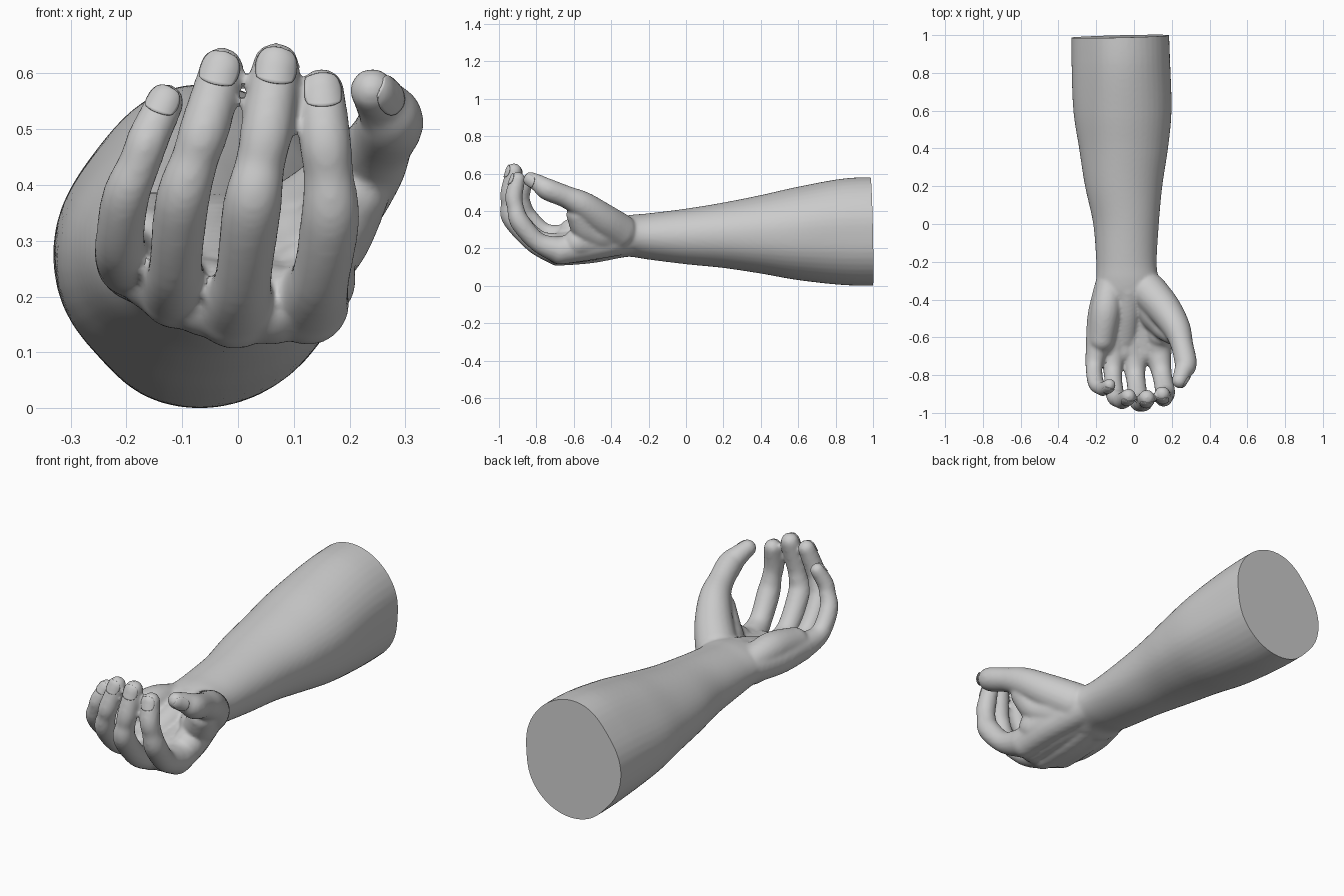
import bpy, bmesh, math
from mathutils import Vector

if "Cube" in bpy.data.objects:
    bpy.data.objects.remove(bpy.data.objects["Cube"])


def spline(pts, n=6):
    """Smooth interpolation through rows of numbers."""
    out = []
    for i in range(len(pts) - 1):
        p0, p1, p2 = pts[max(i - 1, 0)], pts[i], pts[i + 1]
        p3 = pts[min(i + 2, len(pts) - 1)]
        for k in range(n):
            t = k / n
            out.append([0.5 * (2 * b + (c - a) * t + (2 * a - 5 * b + 4 * c - d) * t * t
                               + (3 * b - a - 3 * c + d) * t ** 3)
                        for a, b, c, d in zip(p0, p1, p2, p3)])
    return out + [list(pts[-1])]


def skin(bm, rings):
    loops = [[bm.verts.new(p) for p in r] for r in rings]
    n = len(loops[0])
    for a, b in zip(loops, loops[1:]):
        for i in range(n):
            bm.faces.new((a[i], a[(i + 1) % n], b[(i + 1) % n], b[i]))
    bm.faces.new(loops[0][::-1])
    bm.faces.new(loops[-1])


def tube(bm, pts, n=20):
    """Round-ended tube through (x, y, z, radius) points."""
    rows = spline(pts)
    cs = [Vector(r[:3]) for r in rows]
    side, rings = Vector((1, 0, 0.01)), []
    for i, c in enumerate(cs):
        d = (cs[min(i + 1, len(cs) - 1)] - cs[max(i - 1, 0)]).normalized()
        side = (side - d * side.dot(d)).normalized()
        up = d.cross(side)
        rings.append([c + (side * math.cos(2 * math.pi * k / n) + up * math.sin(2 * math.pi * k / n)) * rows[i][3]
                      for k in range(n)])
    skin(bm, rings)
    for i in (0, -1):
        ball = bmesh.ops.create_uvsphere(bm, u_segments=20, v_segments=14, radius=rows[i][3])
        bmesh.ops.translate(bm, verts=ball["verts"], vec=cs[i])


def arm_ring(y, x0, x1, z0, z1, n=48):
    """Forearm section: an ellipse with flattened sides that grow towards the elbow."""
    t = max(0, min(1, (y + .1) / 1.0))
    ring = []
    for k in range(n):
        a = 2 * math.pi * k / n
        f = 1
        for centre, width, depth in ((355, 18, .04), (225, 16, .035), (140, 28, .085)):
            diff = (math.degrees(a) - centre + 180) % 360 - 180
            f -= t * depth * math.exp(-(diff / width) ** 2)
        ring.append(Vector(((x0 + x1) / 2 + f * (x1 - x0) / 2 * math.cos(a), y,
                            (z0 + z1) / 2 + f * (z1 - z0) / 2 * math.sin(a))))
    return ring


def make_object(name, bm):
    bmesh.ops.recalc_face_normals(bm, faces=bm.faces)
    me = bpy.data.meshes.new(name)
    bm.to_mesh(me)
    bm.free()
    ob = bpy.data.objects.new(name, me)
    bpy.context.collection.objects.link(ob)
    return ob


def activate(ob):
    bpy.ops.object.select_all(action='DESELECT')
    ob.select_set(True)
    bpy.context.view_layer.objects.active = ob


def nail(name, pts, dorsal, width, length):
    """Curved plate wrapped onto the back of a fingertip."""
    tip, prev = Vector(pts[-1][:3]), Vector(pts[-2][:3])
    r = pts[-1][3]
    a = (tip - prev).normalized()
    d = Vector(dorsal)
    d = (d - a * d.dot(a)).normalized()
    s = a.cross(d)
    bm = bmesh.new()
    bmesh.ops.create_grid(bm, x_segments=12, y_segments=12, size=1)
    for v in bm.verts:
        x, y = v.co.x, v.co.y
        u, w = x * math.sqrt(1 - 0.42 * y * y), y * math.sqrt(1 - 0.42 * x * x)
        th = u * width / r
        v.co = tip + a * (w * length - 0.003) + (d * math.cos(th) + s * math.sin(th)) * r
    ob = make_object(name, bm)
    wrap = ob.modifiers.new("wrap", 'SHRINKWRAP')
    wrap.target, wrap.wrap_mode, wrap.offset = hand, 'ABOVE_SURFACE', 0.001
    mod = ob.modifiers.new("thickness", 'SOLIDIFY')
    mod.thickness, mod.offset = 0.006, 0
    activate(ob)
    bpy.ops.object.shade_smooth_by_angle(angle=math.radians(40))


fingers = {
    "index": [(.125, -.67, .188, .075), (.147, -.79, .232, .053), (.165, -.887, .34, .053),
              (.162, -.912, .42, .045), (.156, -.92, .48, .047), (.15, -.90, .568, .041)],
    "middle": [(-.005, -.685, .182, .076), (.008, -.81, .226, .052), (.025, -.932, .36, .053),
               (.040, -.945, .44, .045), (.052, -.945, .50, .047), (.068, -.92, .612, .043)],
    "ring": [(-.11, -.665, .212, .070), (-.112, -.79, .25, .049), (-.1, -.905, .37, .049),
             (-.076, -.93, .45, .043), (-.06, -.935, .50, .045), (-.029, -.912, .607, .040)],
    "little": [(-.19, -.63, .265, .066), (-.211, -.75, .287, .046), (-.202, -.84, .375, .043),
               (-.176, -.867, .44, .038), (-.16, -.872, .485, .038), (-.130, -.853, .548, .034)],
}
thumb = [(.08, -.36, .29, .10), (.16, -.45, .355, .09), (.225, -.55, .43, .074), (.254, -.64, .475, .060),
         (.274, -.74, .515, .059), (.258, -.785, .545, .048), (.240, -.83, .569, .040)]

bm = bmesh.new()

# forearm sections: y, x min, x max, z min, z max
arm = [(1.06, -.333, .192, .0, .582), (.85, -.333, .2, .003, .575), (.6, -.323, .205, .03, .53),
       (.4, -.292, .184, .065, .485), (.2, -.26, .152, .095, .445), (0, -.216, .132, .115, .412),
       (-.2, -.2, .12, .14, .387), (-.3, -.2, .13, .155, .378), (-.38, -.2, .13, .148, .36),
       (-.48, -.16, .10, .18, .31)]
skin(bm, [arm_ring(*row) for row in spline(arm)])

# fingers and thumb
for pts in list(fingers.values()) + [thumb]:
    tube(bm, pts)

# palm bones, running from the wrist to each knuckle, with flesh between neighbours
wrist = {"index": [(.04, -.3, .26, .088), (.1, -.5, .22, .082)],
         "middle": [(-.03, -.3, .26, .098), (-.02, -.5, .204, .083)],
         "ring": [(-.08, -.3, .26, .09), (-.1, -.5, .228, .083)],
         "little": [(-.12, -.3, .27, .08), (-.165, -.48, .265, .08)]}
bones = [start + [fingers[key][0]] for key, start in wrist.items()]
for bone in bones:
    tube(bm, bone)
for left, right in zip(bones, bones[1:]):
    tube(bm, [[(a + b) / 2 * f for a, b, f in zip(p, q, (1, 1, 1, .95))] for p, q in zip(left, right)])

# heel of the palm, hollow of the palm, web beside the thumb
tube(bm, [(-.13, -.33, .29, .068), (-.15, -.46, .31, .078), (-.17, -.61, .29, .07)])
tube(bm, [(-.03, -.35, .285, .085), (-.04, -.47, .255, .08), (-.05, -.6, .215, .07)])
tube(bm, [(.08, -.40, .27, .09), (.12, -.48, .28, .09), (.165, -.54, .31, .075), (.205, -.575, .38, .065)])
tube(bm, [(.08, -.40, .24, .08), (.135, -.58, .23, .077)])

hand = make_object("forearm_and_hand", bm)
activate(hand)

# fuse into one skin
mod = hand.modifiers.new("fuse", 'REMESH')
mod.mode, mod.voxel_size = 'VOXEL', 0.0085
mod = hand.modifiers.new("soften", 'SMOOTH')
mod.factor, mod.iterations = 0.5, 9
for m in [m.name for m in hand.modifiers]:
    bpy.ops.object.modifier_apply(modifier=m)

# flat cut at the elbow end
bm = bmesh.new()
bm.from_mesh(hand.data)
cut = bmesh.ops.bisect_plane(bm, geom=bm.verts[:] + bm.edges[:] + bm.faces[:], plane_co=(-.07, .993, .29),
                             plane_no=(-.025, 1, .022), clear_outer=True)
edges = [e for e in cut["geom_cut"] if isinstance(e, bmesh.types.BMEdge)]
bmesh.ops.contextual_create(bm, geom=edges)
bmesh.ops.recalc_face_normals(bm, faces=bm.faces)
bm.to_mesh(hand.data)
bm.free()
bpy.ops.object.shade_smooth_by_angle(angle=math.radians(45))

# nails
nail("index_nail", fingers["index"], (.05, -1, .2), .037, .036)
nail("middle_nail", fingers["middle"], (.05, -1, .2), .042, .038)
nail("ring_nail", fingers["ring"], (-.1, -1, .2), .040, .036)
nail("little_nail", fingers["little"], (-.15, -1, .2), .033, .031)
nail("thumb_nail", thumb, (.85, -.5, -.1), .034, .040)
